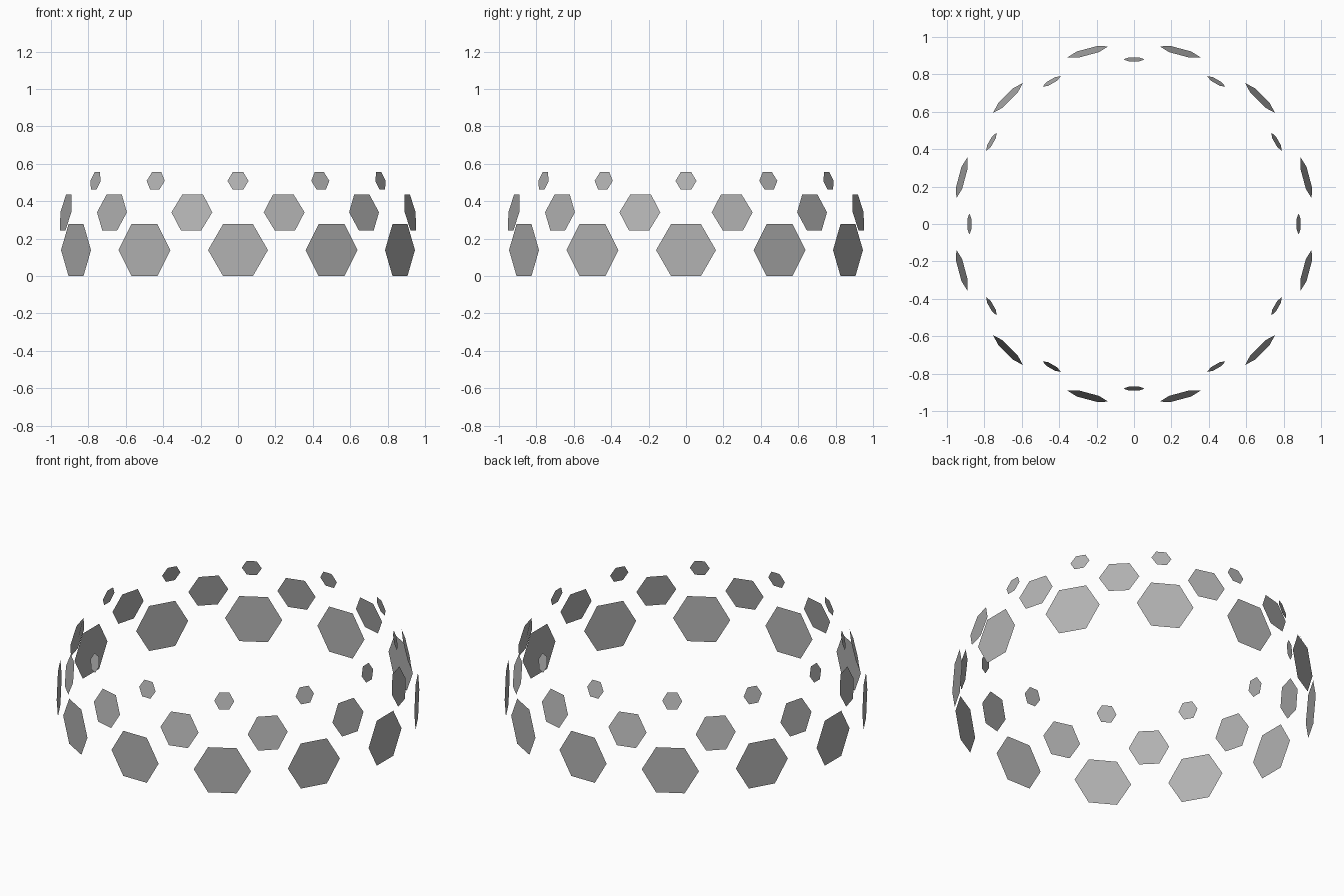
import bpy, bmesh
from math import sin, cos, pi, radians
from mathutils import Matrix, Vector

if "Cube" in bpy.data.objects:
    bpy.data.objects.remove(bpy.data.objects["Cube"])

COUNT = 12

# Mid grey shared by all panels
grey = bpy.data.materials.new("panel_grey")
grey.diffuse_color = (0.45, 0.45, 0.45, 1)
grey.use_nodes = True
grey.node_tree.nodes["Principled BSDF"].inputs["Base Color"].default_value = grey.diffuse_color


def panel_ring(name, radius, height, size, tilt, offset):
    """Ring of flat hexagon panels facing outward, tops leaning inward."""
    bm = bmesh.new()
    local = (Matrix.Translation((0, -radius, height))
             @ Matrix.Rotation(-radians(tilt), 4, 'X'))
    hexagon = [Vector((size * cos(k * pi / 3), 0, size * sin(k * pi / 3)))
               for k in range(6)]
    for i in range(COUNT):
        turn = Matrix.Rotation(2 * pi * (i + offset) / COUNT, 4, 'Z')
        bm.faces.new([bm.verts.new(turn @ local @ p) for p in hexagon])
    mesh = bpy.data.meshes.new(name)
    bm.to_mesh(mesh)
    bm.free()
    mesh.materials.append(grey)
    obj = bpy.data.objects.new(name, mesh)
    bpy.context.collection.objects.link(obj)


# Large upright panels at the bottom
panel_ring("lower_hexagons", 1.0, 0.139, 0.16, 0, 0)
# Medium panels staggered half a step
panel_ring("middle_hexagons", 0.953, 0.341, 0.113, 10, 0.5)
# Small panels at the top
panel_ring("upper_hexagons", 0.88, 0.509, 0.056, 13, 0)
